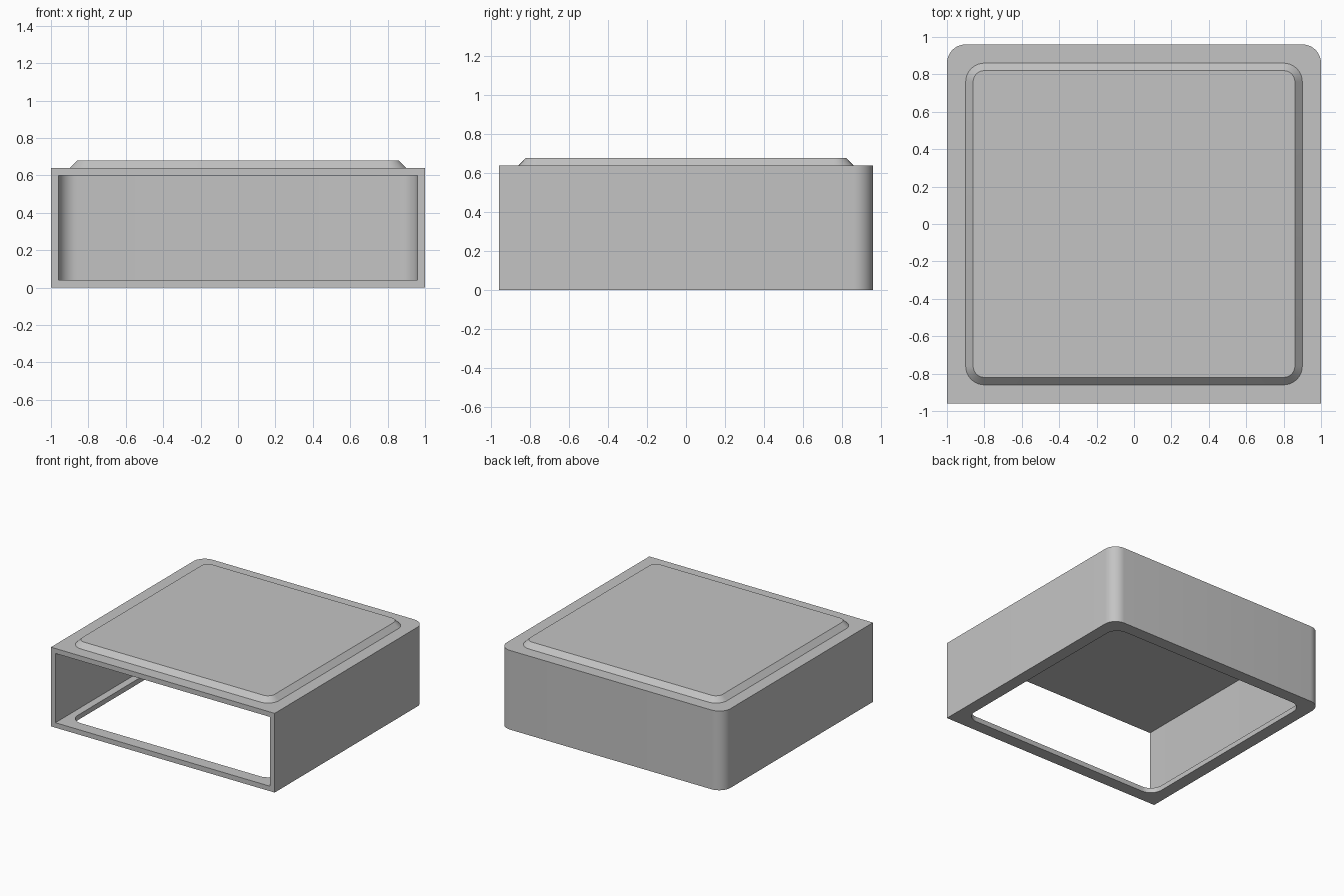
import bpy, bmesh, math

cube = bpy.data.objects.get("Cube")
if cube:
    bpy.data.objects.remove(cube, do_unlink=True)

GREY = (0.55, 0.55, 0.55, 1.0)
material = bpy.data.materials.new("plain grey")
material.use_nodes = True
material.diffuse_color = GREY
material.node_tree.nodes["Principled BSDF"].inputs["Base Color"].default_value = GREY

WIDTH, DEPTH, HEIGHT = 1.0, 0.96, 0.64   # half width, half depth, body height
WALL, RADIUS, STEPS = 0.04, 0.1, 10


def outline(half_x, y_front, y_back, r_front, r_back):
    """Counter-clockwise rectangle with separately rounded front and back corners."""
    corners = [(half_x, y_back, r_back, 0), (-half_x, y_back, r_back, 1),
               (-half_x, y_front, r_front, 2), (half_x, y_front, r_front, 3)]
    points = []
    for x, y, r, quarter in corners:
        if r == 0:
            points.append((x, y))
            continue
        cx, cy = x - math.copysign(r, x), y - math.copysign(r, y)
        for i in range(STEPS + 1):
            a = (quarter + i / STEPS) * math.pi / 2
            points.append((cx + r * math.cos(a), cy + r * math.sin(a)))
    return points


def loft(name, layers):
    """Solid skinned through (outline, z) layers with equal point counts."""
    bm = bmesh.new()
    rings = [[bm.verts.new((x, y, z)) for x, y in shape] for shape, z in layers]
    count = len(rings[0])
    bm.faces.new(rings[0][::-1])
    bm.faces.new(rings[-1])
    for low, high in zip(rings, rings[1:]):
        for i in range(count):
            j = (i + 1) % count
            bm.faces.new((low[i], low[j], high[j], high[i]))
    mesh = bpy.data.meshes.new(name)
    bm.to_mesh(mesh)
    bm.free()
    mesh.materials.append(material)
    obj = bpy.data.objects.new(name, mesh)
    bpy.context.collection.objects.link(obj)
    return obj


def combine(target, tool, operation):
    """Apply a boolean and discard the helper solid."""
    tool.hide_render = True
    mod = target.modifiers.new(tool.name, 'BOOLEAN')
    mod.object, mod.operation, mod.solver = tool, operation, 'EXACT'
    bpy.context.view_layer.objects.active = target
    bpy.ops.object.modifier_apply(modifier=mod.name)
    bpy.data.objects.remove(tool, do_unlink=True)


# Main shell: square front corners, rounded back corners
body = outline(WIDTH, -DEPTH, DEPTH, 0, RADIUS)
shell = loft("drawer_shell", [(body, 0), (body, HEIGHT)])

# Raised bevelled panel on the roof
rim = outline(0.9, -0.86, 0.86, RADIUS, RADIUS)
crown = outline(0.86, -0.82, 0.82, 0.06, 0.06)
panel = loft("raised_panel", [(rim, HEIGHT - 0.02), (rim, HEIGHT), (crown, 0.68)])
combine(shell, panel, 'UNION')

# Interior, open at the front
inside = outline(WIDTH - WALL, -1.2, DEPTH - WALL, 0, RADIUS)
combine(shell, loft("cavity_cutter", [(inside, WALL), (inside, HEIGHT - WALL)]), 'DIFFERENCE')

# Rounded opening through the floor, matching the raised panel
combine(shell, loft("floor_cutter", [(rim, -0.1), (rim, 0.2)]), 'DIFFERENCE')

# Smooth rounded corners with crisp edges
bpy.ops.object.select_all(action='DESELECT')
shell.select_set(True)
bpy.context.view_layer.objects.active = shell
bpy.ops.object.shade_smooth_by_angle(angle=math.radians(30))
